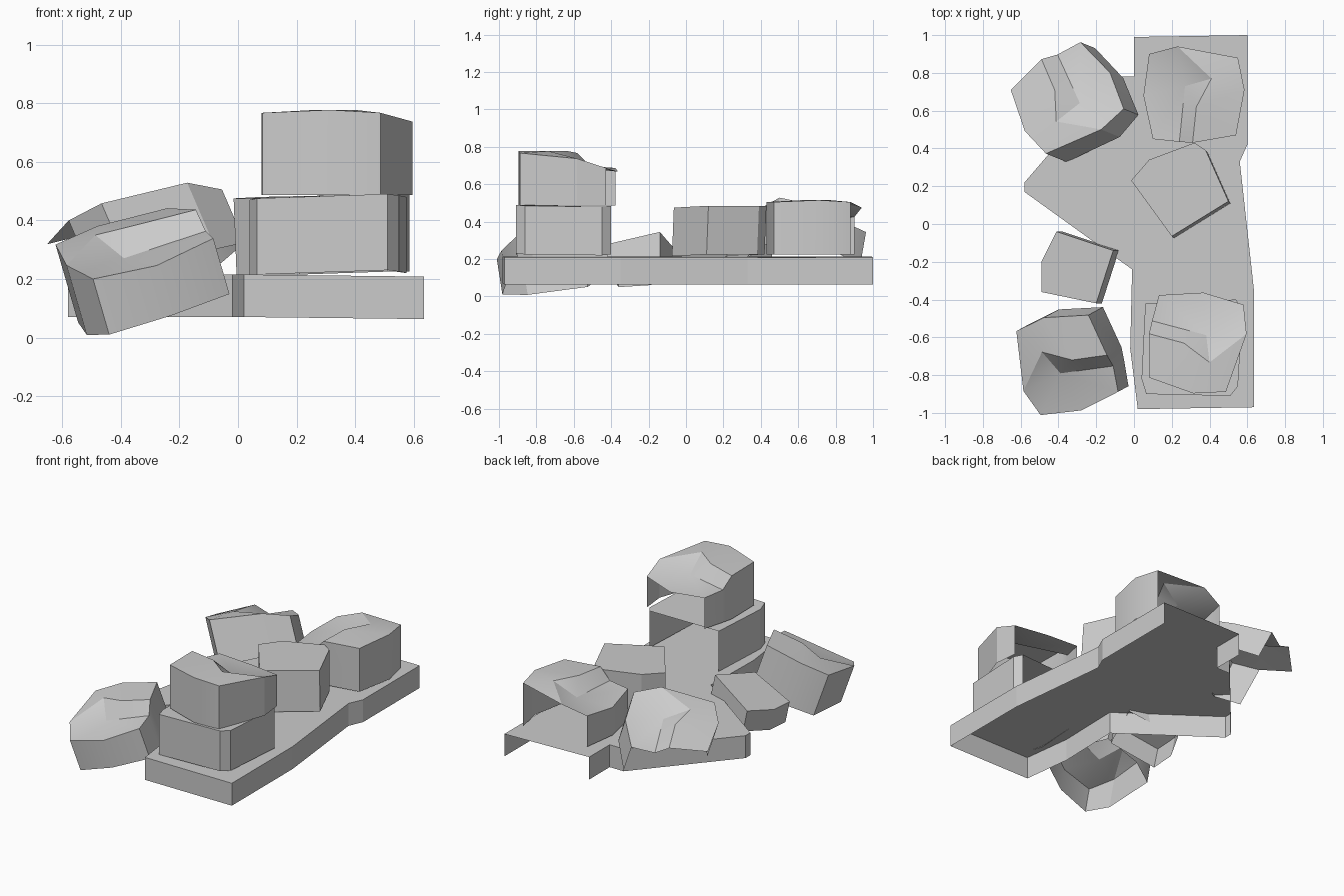
import bpy
from math import radians
from mathutils import Matrix, Vector

if "Cube" in bpy.data.objects:
    bpy.data.objects.remove(bpy.data.objects["Cube"])


def make(name, verts, faces, smooth=None):
    me = bpy.data.meshes.new(name)
    me.from_pydata([tuple(v) for v in verts], [], faces)
    me.update()
    ob = bpy.data.objects.new(name, me)
    bpy.context.collection.objects.link(ob)
    if smooth:
        bpy.ops.object.select_all(action='DESELECT')
        ob.select_set(True)
        bpy.context.view_layer.objects.active = ob
        bpy.ops.object.shade_smooth_by_angle(angle=radians(smooth))
    return ob


def walls(n, low, skip=()):
    """Side faces of a clockwise ring; low is the index of the first bottom point."""
    return [(i, (i + 1) % n, low + (i + 1) % n, low + i) for i in range(n) if i not in skip]


def block(name, top, down, skip=()):
    """Open-bottomed stone: a clockwise top outline dropped along a vector."""
    top = [Vector(p) for p in top]
    n = len(top)
    verts = top + [p + Vector(down) for p in top]
    return make(name, verts, [tuple(reversed(range(n)))] + walls(n, n, skip))


# Ground slab, open underneath and at the back end
slab_outline = [(0, 0.99), (0.6, 1.0), (0.6, 0.42), (0.56, 0.33), (0.635, -0.35),
                (0.635, -0.97), (0.02, -0.98), (-0.02, -0.66), (-0.01, -0.24),
                (-0.08, -0.19), (-0.58, 0.17), (-0.58, 0.22), (-0.1, 0.78), (0, 0.78)]
block("slab", [(x, y, 0.208 if x > 0.1 else 0.215) for x, y in slab_outline],
      (0, 0, -0.145), skip=[0])

# Cracked boulder: one shape, reused with different turns and tilts
RING = [(-.27, 0, .18), (-.24, .22, .20), (-.09, .26, .25), (.23, .2, .28),
        (.265, .03, .29), (.22, -.21, .28), (-.01, -.25, .28), (-.08, -.245, .21),
        (-.22, -.23, .20)]
CRACK = [(.01, -.06, .29), (.09, .09, .29), (-.05, .05, .205)]
TOP = [(2, 10, 3), (3, 10, 4), (4, 10, 9), (4, 9, 5), (5, 9, 6),      # high side
       (7, 11, 8), (8, 11, 0), (0, 11, 1), (1, 11, 2), (2, 11, 10),   # low side
       (6, 9, 11, 7), (9, 10, 11)]                                    # step


def boulder(name, pos, turn, lean_x=0, lean_y=0, skip=()):
    m = (Matrix.Translation(pos) @ Matrix.Rotation(radians(lean_x), 4, 'X')
         @ Matrix.Rotation(radians(lean_y), 4, 'Y') @ Matrix.Rotation(radians(turn), 4, 'Z'))
    pts = RING + CRACK + [(x, y, 0) for x, y, z in RING]
    faces = [tuple(reversed(f)) for f in TOP] + walls(9, 12, skip)
    make(name, [m @ Vector(p) for p in pts], faces, smooth=25)


boulder("back_right_boulder", (0.32, 0.68, 0.225), 0, skip=(1, 2))
boulder("upper_front_boulder", (0.325, -0.63, 0.487), -99, skip=(8, 0))
boulder("front_left_boulder", (-0.30, -0.70, 0.095), 106, 9, -16)
boulder("back_left_boulder", (-0.27, 0.62, 0.19), 211, -10, -23, skip=(4, 5, 6, 7))

# Plain stones
block("middle_stone", [(-0.015, .23, .475), (.08, .34, .48), (.32, .43, .485), (.38, .39, .485),
                       (.50, .12, .485), (.20, -.065, .475)], (0.01, -0.01, -0.26))
block("lower_front_stone", [(.04, -.82, .47), (.06, -.42, .475), (.54, -.40, .485),
                            (.575, -.45, .48), (.55, -.86, .485), (.51, -.91, .49),
                            (.065, -.90, .475)], (0, 0, -0.26), skip=[1])
block("small_left_stone", [(-.49, -.2, .2), (-.41, -.04, .23), (-.11, -.14, .345),
                           (-.2, -.42, .28), (-.49, -.36, .19)], (0.03, 0, -0.14))
